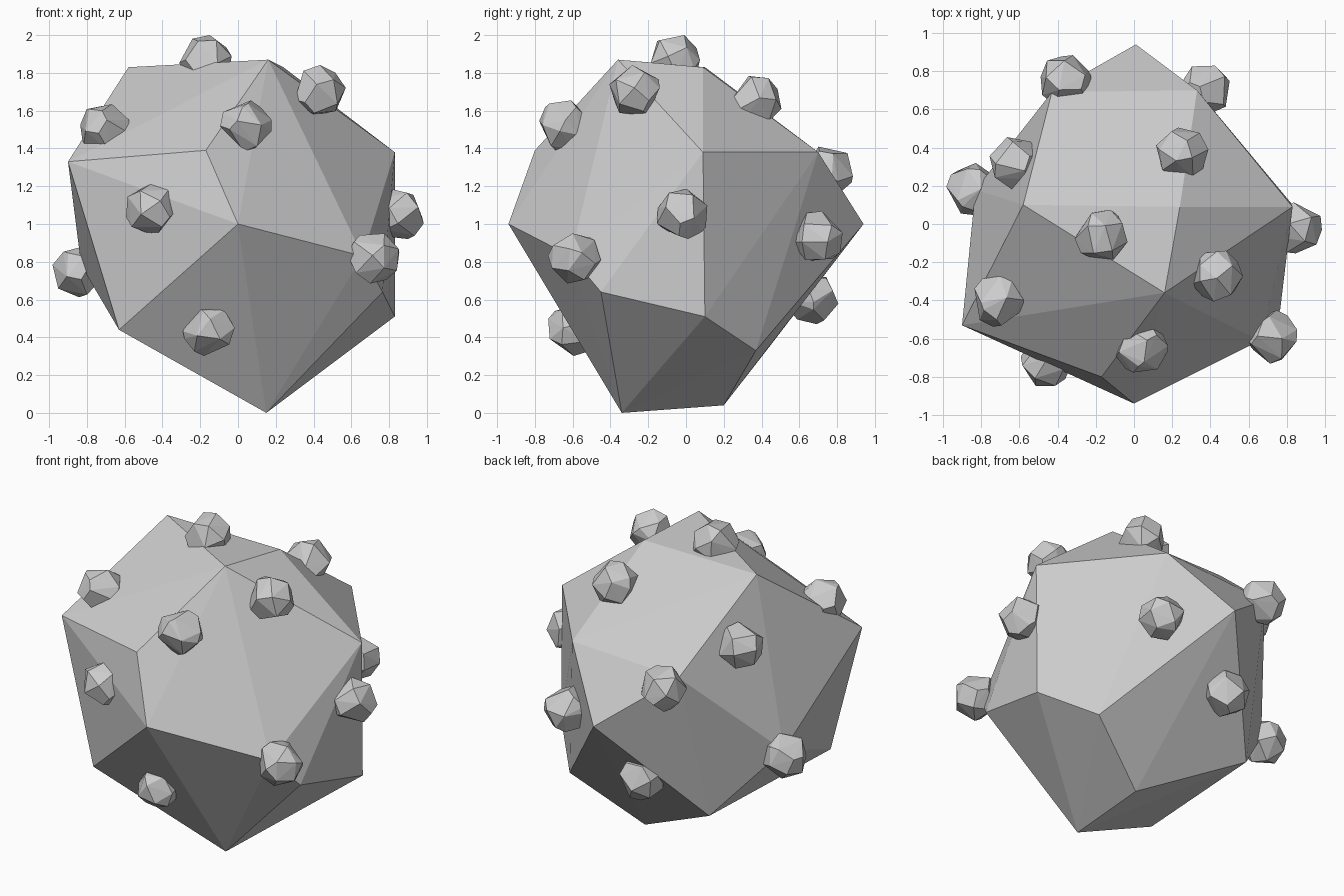
import bpy, bmesh, math, random
from mathutils import Vector, Euler

if "Cube" in bpy.data.objects:
    bpy.data.objects.remove(bpy.data.objects["Cube"])

random.seed(4)

# corner points of the irregular faceted core
CORNERS = [
    (0, -.94, 1.0), (.01, .94, 1.0), (-.17, -.80, 1.39), (-.90, -.53, 1.33),
    (-.63, -.59, .44), (-.58, .10, 1.83), (.16, -.36, 1.87), (.83, .09, 1.38),
    (.83, .10, .51), (.765, -.45, .64), (.15, -.34, 0), (.155, .20, .04),
    (.58, .37, .33), (.33, .70, 1.38), (-.43, .69, 1.34), (.24, .09, 1.83),
    (-.485, .453, .365), (-.83, .18, .78), (.66, -.61, .83),
]
# centres of the small knobs, lying on the core's surface
KNOBS = [
    (-.17, -.06, 1.865), (.43, -.27, 1.70), (-.71, -.40, 1.50), (.04, -.645, 1.52),
    (-.46, -.72, 1.08), (-.845, .18, .75), (.85, -.02, 1.05), (.72, -.59, .82),
    (-.15, -.60, .44), (.25, .37, 1.65), (-.36, .75, 1.28), (-.62, .32, 1.46),
    (.37, .70, .93), (-.15, .67, .61),
]


def hull_object(name, points):
    """Flat-faced convex solid through the points."""
    bm = bmesh.new()
    for p in points:
        bm.verts.new(p)
    out = bmesh.ops.convex_hull(bm, input=bm.verts[:])
    loose = [g for g in out["geom_interior"] if isinstance(g, bmesh.types.BMVert)]
    bmesh.ops.delete(bm, geom=loose, context='VERTS')
    bmesh.ops.recalc_face_normals(bm, faces=bm.faces[:])
    mesh = bpy.data.meshes.new(name)
    bm.to_mesh(mesh)
    bm.free()
    obj = bpy.data.objects.new(name, mesh)
    bpy.context.collection.objects.link(obj)
    return obj


# core
hull_object("core", CORNERS)

# knobs: small turned copies of the core's shape
centre = Vector((0, 0, .94))
shape = [(Vector(c) - centre).normalized() * .142 for c in CORNERS]
for i, pos in enumerate(KNOBS):
    turn = Euler([random.uniform(0, math.tau) for _ in range(3)]).to_matrix()
    pts = [turn @ p for p in shape]
    top = max(p.z for p in pts)
    # the highest knob just reaches the full height
    offset = Vector((0, 0, .135 - top)) if i == 0 else Vector()
    hull_object(f"knob_{i + 1}", [Vector(pos) + offset + p for p in pts])
